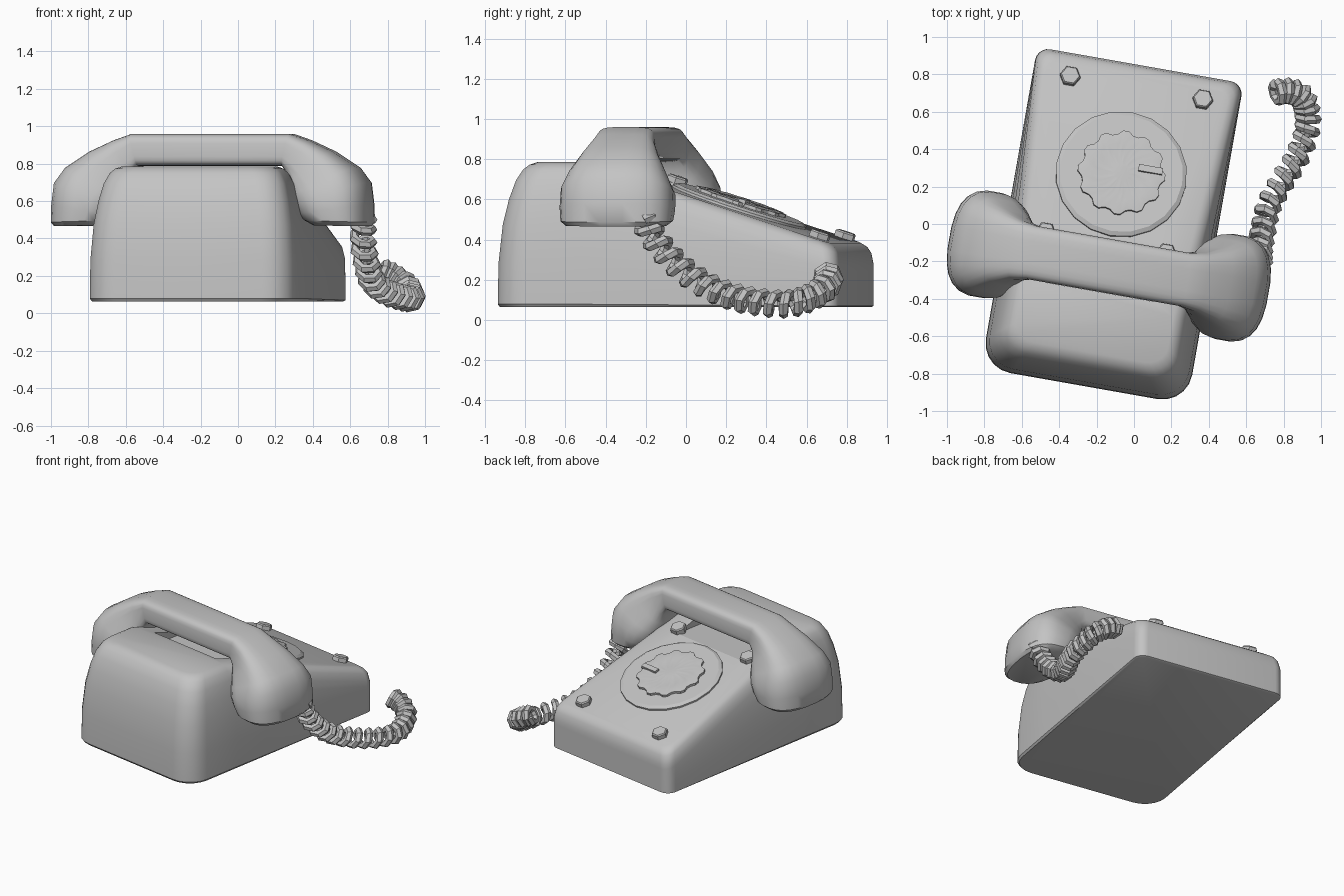
import bpy, bmesh
from math import sin, cos, pi, radians, atan, copysign
from mathutils import Matrix, Vector

if "Cube" in bpy.data.objects:
    bpy.data.objects.remove(bpy.data.objects["Cube"])

grey = bpy.data.materials.new("plain_grey")
grey.use_nodes = True
grey.diffuse_color = (0.55, 0.55, 0.55, 1)
grey.node_tree.nodes["Principled BSDF"].inputs["Base Color"].default_value = grey.diffuse_color

# The body and handset share one turned frame
TURN = Matrix.Translation((-0.115, 0, 0)) @ Matrix.Rotation(radians(-10), 4, "Z")
SLOPE, TOP, BASE = 0.325, 0.785, 0.064


def slope_z(v):
    return 0.632 - SLOPE * (v - 0.04)


BREAK = 0.04 - (TOP - 0.632) / SLOPE


def loft(name, rings, matrix=TURN, angle=35, cap_split=None):
    """Skin equal rings of points into a closed object."""
    bm = bmesh.new()
    rows = [[bm.verts.new(p) for p in ring] for ring in rings]
    n = len(rows[0])
    for a, b in zip(rows, rows[1:]):
        for i in range(n):
            j = (i + 1) % n
            bm.faces.new((a[i], a[j], b[j], b[i]))
    bm.faces.new(rows[0][::-1])
    if cap_split:
        i, j = cap_split
        bm.faces.new(rows[-1][i:j + 1])
        bm.faces.new(rows[-1][j:] + rows[-1][:i + 1])
    else:
        bm.faces.new(rows[-1])
    bmesh.ops.recalc_face_normals(bm, faces=bm.faces)
    mesh = bpy.data.meshes.new(name)
    bm.to_mesh(mesh)
    bm.free()
    mesh.materials.append(grey)
    obj = bpy.data.objects.new(name, mesh)
    bpy.context.collection.objects.link(obj)
    mesh.transform(matrix)
    smooth(obj, angle)
    return obj


def smooth(obj, angle):
    bpy.ops.object.select_all(action="DESELECT")
    obj.select_set(True)
    bpy.context.view_layer.objects.active = obj
    bpy.ops.object.shade_smooth_by_angle(angle=radians(angle))


# Body: rounded plan with a tall end, a sloped face and drafted walls
HALF, TALL, LOW = 0.56, -0.88, 0.862


def corner(su, v_end, r, start):
    sv = copysign(1, v_end)
    return [(su * (HALF - r) + r * cos(start + k * pi / 10),
             v_end - sv * r + r * sin(start + k * pi / 10)) for k in range(6)]


plan = (corner(1, LOW, 0.07, 0) + corner(-1, LOW, 0.07, pi / 2) + [(-HALF, BREAK)]
        + corner(-1, TALL, 0.16, pi) + corner(1, TALL, 0.16, 1.5 * pi) + [(HALF, BREAK)])


def body_ring(frac, depth, inset):
    ring = []
    for u, v in plan:
        end = LOW if v > BREAK else TALL
        reach = (v - BREAK) / (end - BREAK)
        v -= copysign(inset, end) * reach
        z = BASE + (min(TOP, slope_z(v)) - BASE - depth) * frac
        k = ((z - BASE) / 0.7) ** 3
        if end == TALL:
            v += 0.115 * k * reach
        ring.append((u * (HALF - 0.09 * k - inset) / HALF, v, z))
    return ring


levels = [(0, 0, 0.01), (0.02, 0, 0), (0.35, 0.09, 0), (0.65, 0.09, 0), (0.85, 0.09, 0),
          (1, 0.09, 0), (1, 0.035, 0.01), (1, 0.012, 0.027), (1, 0, 0.055)]
body = loft("body", [body_ring(*lv) for lv in levels], cap_split=(12, 25))


def box_rings(u, v, half_u, half_v, z0, z1):
    return [[(u + a * half_u, v + b * half_v, z)
             for a, b in ((-1, -1), (1, -1), (1, 1), (-1, 1))] for z in (z0, z1)]


# Cradle recess cut between two wedge shaped ears
cutter = loft("cradle_cutter", box_rings(0, -0.19, 0.29, 0.18, 0.67, 0.9))
cutter.hide_render = True
cut = body.modifiers.new("cradle", "BOOLEAN")
cut.operation, cut.object, cut.solver = "DIFFERENCE", cutter, "EXACT"
bpy.context.view_layer.objects.active = body
bpy.ops.object.modifier_apply(modifier="cradle")
bpy.data.objects.remove(cutter)
smooth(body, 35)


# Handset: sections from the grip bending down into each cup
# (outer u, outer z, inner u, inner z, half width, squareness)
sections = [(0.43, 0.96, 0.39, 0.787, 0.145, 4.5),
            (0.53, 0.925, 0.42, 0.74, 0.16, 4),
            (0.66, 0.865, 0.425, 0.68, 0.2, 3.5),
            (0.79, 0.78, 0.435, 0.62, 0.25, 3),
            (0.85, 0.70, 0.45, 0.575, 0.283, 2.7),
            (0.865, 0.58, 0.475, 0.53, 0.287, 2.6),
            (0.867, 0.487, 0.51, 0.497, 0.28, 2.6),
            (0.85, 0.466, 0.56, 0.47, 0.25, 2.6)]


def handset_ring(side, ou, oz, iu, iz, width, power, n=24):
    ring = []
    for k in range(n):
        c, s = cos(2 * pi * (k + 0.5) / n), sin(2 * pi * (k + 0.5) / n)
        a = copysign(abs(c) ** (2 / power), c)
        b = copysign(abs(s) ** (2 / power), s)
        u = (ou + iu) / 2 + a * (ou - iu) / 2
        z = (oz + iz) / 2 + a * (oz - iz) / 2
        ring.append((0.02 + side * u, -0.225 + b * width, z))
    return ring


loft("handset", [handset_ring(-1, *s) for s in reversed(sections)]
     + [handset_ring(1, *s) for s in sections], angle=40)


# Dial and buttons sit on the sloped face
def on_slope(u, v):
    return TURN @ Matrix.Translation((u, v, slope_z(v))) @ Matrix.Rotation(-atan(SLOPE), 4, "X")


def disc(name, u, v, steps, n, tooth=0.0):
    rings = [[((r - tooth * (k % 4 > 1)) * cos(2 * pi * k / n),
               (r - tooth * (k % 4 > 1)) * sin(2 * pi * k / n), h) for k in range(n)]
             for r, h in steps]
    return loft(name, rings, on_slope(u, v), 25)


disc("dial_plate", 0, 0.268, [(0.352, -0.01), (0.352, 0.012), (0.33, 0.024)], 20)
disc("finger_wheel", 0, 0.268,
     [(0.235, 0.01), (0.235, 0.04), (0.18, 0.046), (0.13, 0.04), (0.06, 0.046)], 48, 0.02)
loft("finger_stop", box_rings(0.15, 0.04, 0.065, 0.018, 0.03, 0.058), on_slope(0, 0.268))
for name, u, v in (("upper_left", 0.31, -0.11), ("upper_right", -0.345, -0.11),
                   ("lower_left", 0.36, 0.735), ("lower_right", -0.36, 0.735)):
    disc(name + "_button", u, v, [(0.055, -0.01), (0.055, 0.028), (0.048, 0.036)], 6)


# Coiled cord: a helix swept along a hanging path
path = [Vector(p) for p in (
    (0.67, -0.21, 0.5), (0.67, -0.14, 0.38), (0.69, -0.03, 0.26), (0.72, 0.1, 0.17),
    (0.79, 0.23, 0.115), (0.87, 0.36, 0.088), (0.923, 0.5, 0.08), (0.923, 0.61, 0.107),
    (0.89, 0.685, 0.155), (0.82, 0.71, 0.2), (0.76, 0.7, 0.225))]


def along(t):
    """Smooth curve through the path, t from 0 to 1."""
    t *= len(path) - 1
    i = min(int(t), len(path) - 2)
    t -= i
    p0, p1, p2, p3 = (path[min(max(i + k, 0), len(path) - 1)] for k in (-1, 0, 1, 2))
    return (p1 * 2 + (p2 - p0) * t + (p0 * 2 - p1 * 5 + p2 * 4 - p3) * t * t
            + (p1 * 3 - p0 - p2 * 3 + p3) * t ** 3) / 2


TURNS, STEPS, COIL, WIRE = 20, 7, 0.05, 0.026
cord = []
for k in range(TURNS * STEPS + 1):
    t = k / (TURNS * STEPS)
    tangent = (along(min(t + 0.01, 1)) - along(max(t - 0.01, 0))).normalized()
    side = tangent.cross(Vector((0, 0, 1))).normalized()
    angle = 2 * pi * k / STEPS
    radial = side * cos(angle) + side.cross(tangent) * sin(angle)
    middle = along(t) + radial * COIL
    cord.append([middle + WIRE * (radial * cos(a * pi / 3) + tangent * sin(a * pi / 3))
                 for a in range(6)])
loft("coiled_cord", cord, Matrix.Identity(4), 40)
